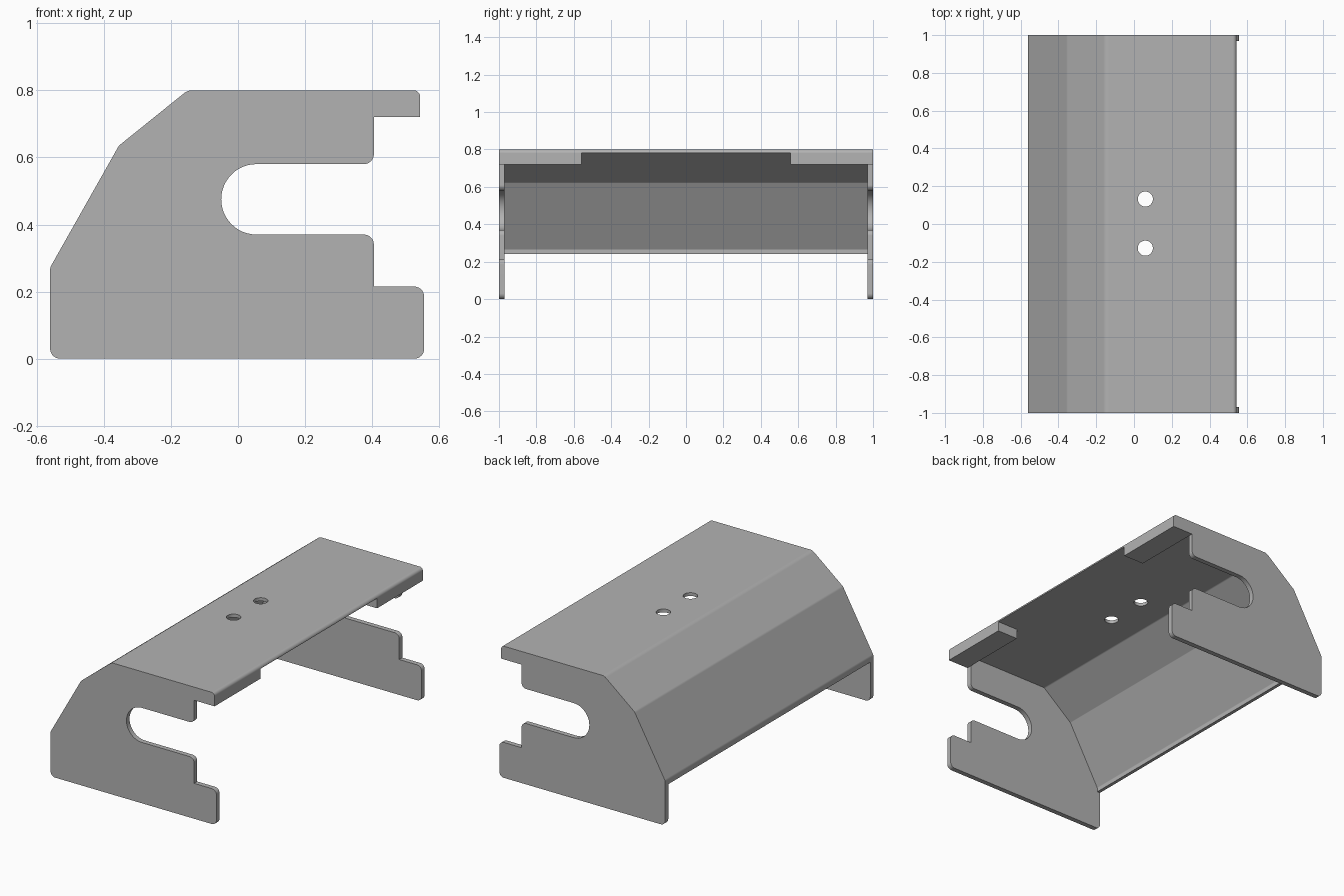
import bpy, bmesh, math
from mathutils import Vector

if "Cube" in bpy.data.objects:
    bpy.data.objects.remove(bpy.data.objects["Cube"])

grey = bpy.data.materials.new("sheet_metal_grey")
grey.use_nodes = True
colour = (0.45, 0.45, 0.45, 1)
grey.diffuse_color = colour
grey.node_tree.nodes["Principled BSDF"].inputs["Base Color"].default_value = colour


def rounded(corners, steps=8):
    """Outline in x, z; each corner is (x, z, fillet radius)."""
    out = []
    for i, (x, z, r) in enumerate(corners):
        p = Vector((x, z))
        if r == 0:
            out.append(p)
            continue
        a = (Vector(corners[i - 1][:2]) - p).normalized()
        b = (Vector(corners[(i + 1) % len(corners)][:2]) - p).normalized()
        half = a.angle(b) / 2
        centre = p + (a + b).normalized() * r / math.sin(half)
        start = p + a * r / math.tan(half) - centre
        end = p + b * r / math.tan(half) - centre
        sweep = math.pi - 2 * half
        for k in range(steps + 1):
            t = k / steps
            out.append(centre + (start * math.sin((1 - t) * sweep)
                                 + end * math.sin(t * sweep)) / math.sin(sweep))
    return out


def extrude(name, outline, y0, y1):
    """Prism of an x, z outline between two y positions."""
    bm = bmesh.new()
    face = bm.faces.new([bm.verts.new((p[0], y0, p[1])) for p in outline])
    new = bmesh.ops.extrude_face_region(bm, geom=[face])["geom"]
    bmesh.ops.translate(bm, vec=(0, y1 - y0, 0),
                        verts=[v for v in new if isinstance(v, bmesh.types.BMVert)])
    bmesh.ops.recalc_face_normals(bm, faces=bm.faces)
    mesh = bpy.data.meshes.new(name)
    bm.to_mesh(mesh)
    bm.free()
    ob = bpy.data.objects.new(name, mesh)
    bpy.context.collection.objects.link(ob)
    mesh.materials.append(grey)
    return ob


def activate(ob):
    bpy.ops.object.select_all(action='DESELECT')
    ob.select_set(True)
    bpy.context.view_layer.objects.active = ob


def finish(ob):
    activate(ob)
    bpy.ops.object.shade_smooth_by_angle(angle=math.radians(25))
    weighted = ob.modifiers.new("even_normals", 'WEIGHTED_NORMAL')
    weighted.keep_sharp = True


END, INNER = 1.0, 0.97

# Bends shared by the end plates and the folded cover
bends = [(0.543, 0.80, 0.02), (-0.15, 0.80, 0.04),
         (-0.355, 0.635, 0.03), (-0.56, 0.272, 0.03)]

# End plates with a round-ended slot
slot = [(0.055 - 0.105 * math.sin(a), 0.475 - 0.105 * math.cos(a), 0)
        for a in (math.pi * k / 24 for k in range(25))]
plate = rounded([(-0.56, 0, 0.03), (0.555, 0, 0.03), (0.555, 0.215, 0.03),
                 (0.405, 0.215, 0), (0.405, 0.37, 0.03)] + slot +
                [(0.405, 0.58, 0.03), (0.405, 0.72, 0), (0.543, 0.72, 0)] + bends)
finish(extrude("front_end_plate", plate, -END, -INNER))
finish(extrude("back_end_plate", plate, INNER, END))

# Folded cover
inside = [(-0.56, 0.24, 0), (-0.54, 0.24, 0), (-0.54, 0.265, 0.01),
          (-0.339, 0.622, 0.01), (-0.143, 0.78, 0.02), (0.543, 0.78, 0)]
cover = extrude("folded_cover", rounded(bends + inside), -INNER, INNER)

# Two mounting holes through the top
for y in (-0.128, 0.132):
    bpy.ops.mesh.primitive_cylinder_add(vertices=40, radius=0.04, depth=0.2,
                                        location=(0.06, y, 0.79))
    cutter = bpy.context.object
    cutter.name = "hole_cutter"
    cutter.hide_render = True
    cutter.data.materials.append(grey)
    activate(cover)
    cut = cover.modifiers.new("hole", 'BOOLEAN')
    cut.operation = 'DIFFERENCE'
    cut.solver = 'EXACT'
    cut.object = cutter
    bpy.ops.object.modifier_apply(modifier=cut.name)
    bpy.data.objects.remove(cutter)
finish(cover)

# Corner blocks under the open edge
block = rounded([(0.405, 0.72, 0), (0.543, 0.72, 0), bends[0], (0.405, 0.80, 0)])
finish(extrude("front_corner_block", block, -INNER, -0.56))
finish(extrude("back_corner_block", block, 0.56, INNER))
